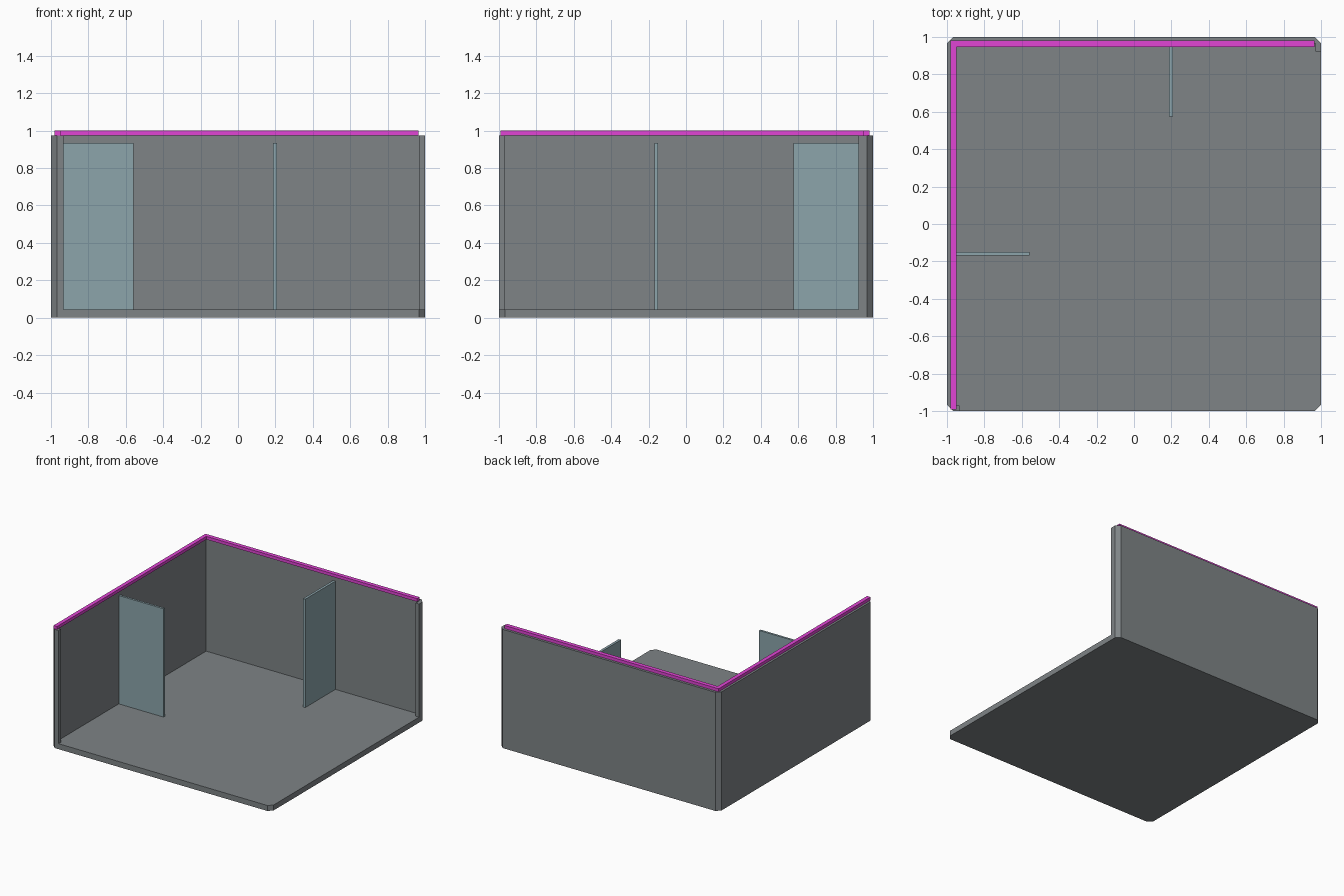
import bpy, bmesh

if "Cube" in bpy.data.objects:
    bpy.data.objects.remove(bpy.data.objects["Cube"])


def material(name, rgb):
    m = bpy.data.materials.new(name)
    m.diffuse_color = (*rgb, 1)
    m.use_nodes = True
    m.node_tree.nodes["Principled BSDF"].inputs["Base Color"].default_value = m.diffuse_color
    return m


def prism(name, outline, z0, z1, mat=None):
    """Extrude a plan outline from z0 to z1."""
    bm = bmesh.new()
    face = bm.faces.new([bm.verts.new((x, y, z0)) for x, y in outline])
    top = bmesh.ops.extrude_face_region(bm, geom=[face])["geom"]
    verts = [g for g in top if isinstance(g, bmesh.types.BMVert)]
    bmesh.ops.translate(bm, verts=verts, vec=(0, 0, z1 - z0))
    bmesh.ops.recalc_face_normals(bm, faces=bm.faces[:])
    mesh = bpy.data.meshes.new(name)
    bm.to_mesh(mesh)
    bm.free()
    obj = bpy.data.objects.new(name, mesh)
    bpy.context.collection.objects.link(obj)
    if mat:
        mesh.materials.append(mat)
    return obj


def rect(x0, x1, y0, y1):
    return [(x0, y0), (x1, y0), (x1, y1), (x0, y1)]


slate = material("shell_dark_grey", (0.21, 0.23, 0.24))
pink = material("trim_pink", (0.75, 0.06, 0.66))
teal = material("partition_blue_grey", (0.265, 0.375, 0.41))
FLOOR, WALL, C = 0.045, 0.975, 0.033
INNER = 0.966

# Floor and two walls: chamfered block with the room volume cut out,
# leaving a thicker lip at each free wall end
k = 1 - C
shell = prism("room_shell", [(-k, -1), (k, -1), (1, -k), (1, k),
                             (k, 1), (-k, 1), (-1, k), (-1, -k)], 0, WALL, slate)
cutter = prism("room_cutter", [(-0.932, -1.1), (1.1, -1.1), (1.1, 0.922), (0.97, 0.922),
                               (0.97, INNER), (-INNER, INNER), (-INNER, -0.97),
                               (-0.932, -0.97)], FLOOR, 1.2, slate)
cut = shell.modifiers.new("room", "BOOLEAN")
cut.operation = "DIFFERENCE"
cut.solver = "EXACT"
cut.object = cutter
cutter.hide_render = True
cutter.hide_set(True)

# Coloured trim along the wall tops
prism("wall_top_trim", [(-0.982, -0.993), (-0.95, -0.993), (-0.95, 0.946), (0.965, 0.946),
                        (0.965, 0.98), (-0.982, 0.98)], WALL, 1.0, pink)

# Thin partitions standing out from each wall
prism("left_partition", rect(-0.97, -0.56, -0.168, -0.15), FLOOR - 0.005, 0.935, teal)
prism("back_partition", rect(0.188, 0.209, 0.575, 0.97), FLOOR - 0.005, 0.935, teal)
